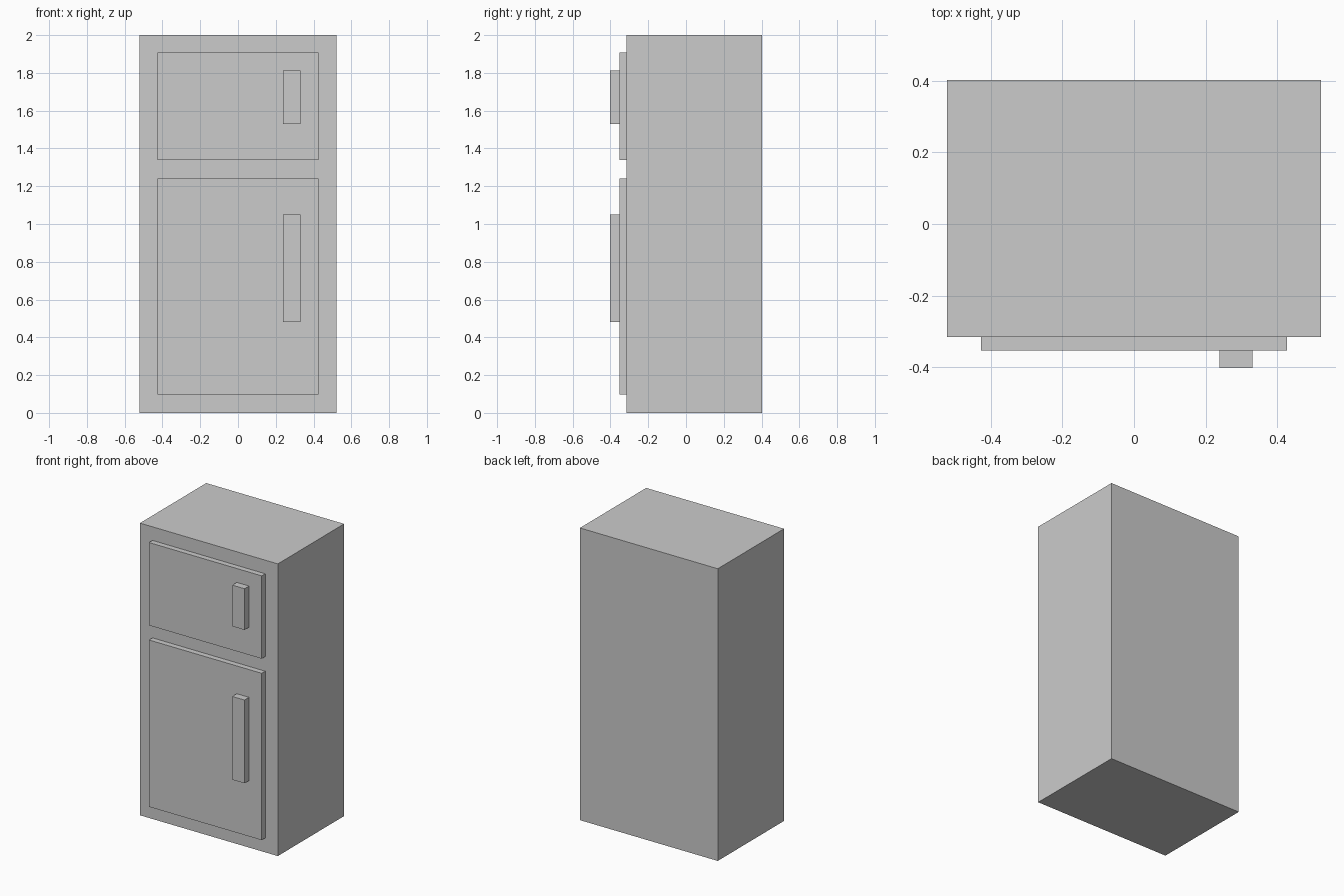
import bpy
import bmesh
from mathutils import Vector

if "Cube" in bpy.data.objects:
    bpy.data.objects.remove(bpy.data.objects["Cube"])


def box(name, x, y, z, open_back=False):
    """Flat-faced box spanning the given (min, max) ranges."""
    bm = bmesh.new()
    bmesh.ops.create_cube(bm, size=1)
    for v in bm.verts:
        v.co = Vector(r[0] + (c + 0.5) * (r[1] - r[0])
                      for c, r in zip(v.co, (x, y, z)))
    mesh = bpy.data.meshes.new(name)
    bm.to_mesh(mesh)
    bm.free()
    obj = bpy.data.objects.new(name, mesh)
    bpy.context.collection.objects.link(obj)
    return obj


BODY_FRONT, DOOR_FRONT, HANDLE_FRONT = -0.315, -0.353, -0.402

# Cabinet body
box("cabinet", (-0.522, 0.522), (BODY_FRONT, 0.402), (0, 2))

# Freezer and fridge doors, each with a bar handle
for part, door_z, handle_z in (
    ("freezer", (1.34, 1.907), (1.53, 1.812)),
    ("fridge", (0.098, 1.24), (0.48, 1.05)),
):
    box(part + "_door", (-0.427, 0.427), (DOOR_FRONT, BODY_FRONT), door_z)
    box(part + "_handle", (0.238, 0.331), (HANDLE_FRONT, DOOR_FRONT), handle_z)
